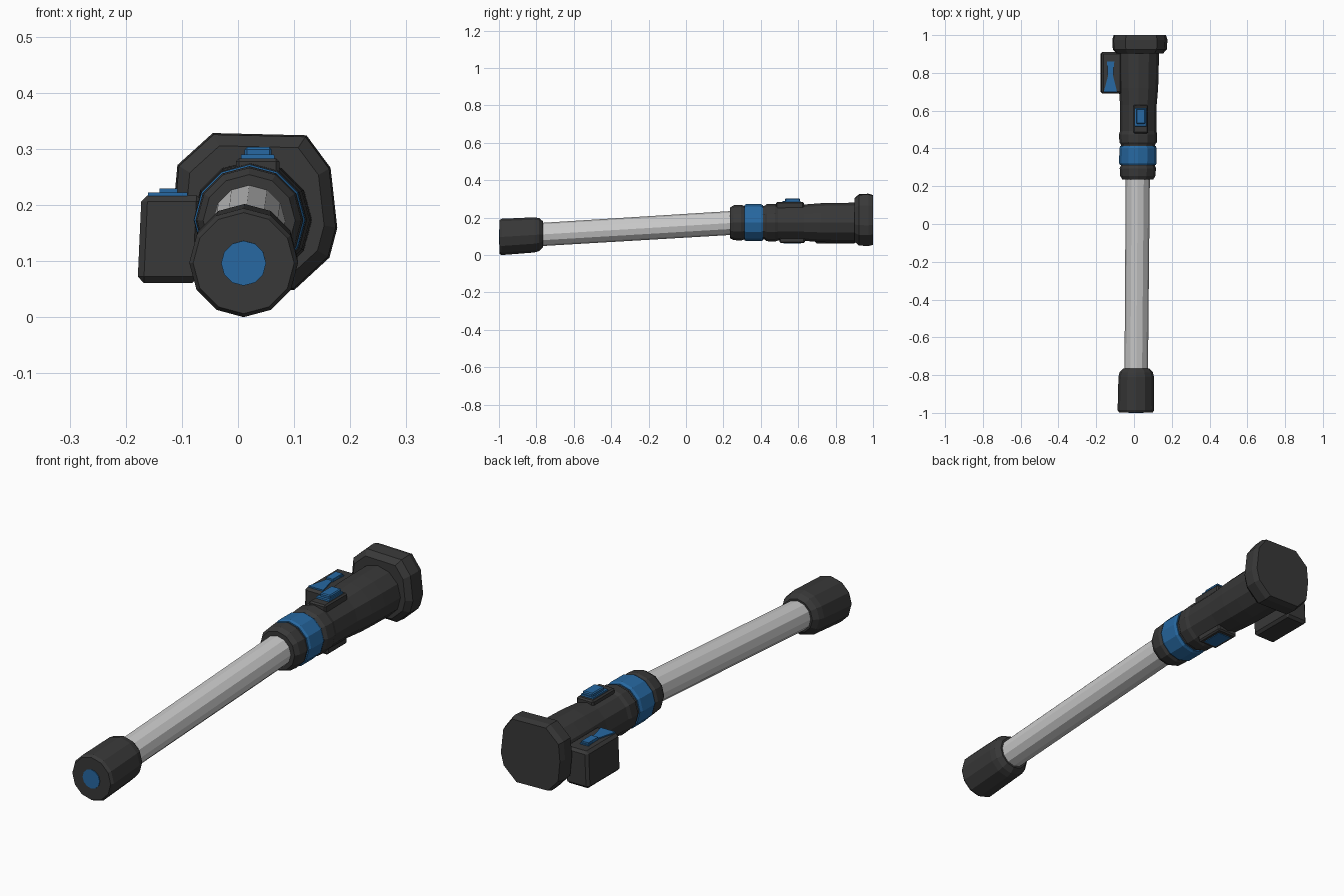
import bpy, bmesh, math

if "Cube" in bpy.data.objects:
    bpy.data.objects.remove(bpy.data.objects["Cube"])


def material(name, rgb):
    m = bpy.data.materials.new(name)
    m.diffuse_color = (*rgb, 1)
    m.use_nodes = True
    m.node_tree.nodes["Principled BSDF"].inputs["Base Color"].default_value = m.diffuse_color
    return m


BLACK = material("black_rubber", (0.04, 0.04, 0.04))
BLUE = material("blue_plastic", (0.02, 0.14, 0.36))


def finish(name, bm, mat, bevel=0):
    bmesh.ops.recalc_face_normals(bm, faces=bm.faces)
    me = bpy.data.meshes.new(name)
    bm.to_mesh(me)
    bm.free()
    ob = bpy.data.objects.new(name, me)
    bpy.context.collection.objects.link(ob)
    if mat:
        me.materials.append(mat)
    if bevel:
        b = ob.modifiers.new("bevel", 'BEVEL')
        b.width, b.segments = bevel, 1
    return ob


def skin(name, loops, mat, bevel=0):
    """Join matching closed loops of points and cap both ends."""
    bm = bmesh.new()
    rings = [[bm.verts.new(p) for p in loop] for loop in loops]
    n = len(rings[0])
    for a, b in zip(rings, rings[1:]):
        for i in range(n):
            j = (i + 1) % n
            bm.faces.new((a[i], a[j], b[j], b[i]))
    bm.faces.new(rings[0])
    bm.faces.new(rings[-1])
    return finish(name, bm, mat, bevel)


def axis(y):
    """Slightly rising centre line of the whole body."""
    z = 0.100 + 0.0615 * (y + 1) if y < 0.25 else 0.177
    return 0.010 + 0.008 * (y + 1), z


def turned(name, profile, mat, n=12):
    """Low-poly round part along the centre line from (y, radius) pairs."""
    loops = []
    for y, r in profile:
        cx, cz = axis(y)
        loops.append([(cx + r * math.sin(2 * math.pi * i / n), y,
                       cz + r * math.cos(2 * math.pi * i / n)) for i in range(n)])
    return skin(name, loops, mat)


def slab(name, outline, z0, z1, mat, bevel=0, taper=1.0):
    """Prism along z from an (x, y) outline, its z1 end scaled by taper."""
    cx = sum(p[0] for p in outline) / len(outline)
    cy = sum(p[1] for p in outline) / len(outline)
    low = [(x, y, z0) for x, y in outline]
    high = [(cx + (x - cx) * taper, cy + (y - cy) * taper, z1) for x, y in outline]
    return skin(name, [low, high], mat, bevel)


def rect(x0, x1, y0, y1):
    return [(x0, y0), (x1, y0), (x1, y1), (x0, y1)]


# Front end: cap, blue end disc and grey tube
turned("front_cap", [(-0.997, 0.090), (-0.985, 0.097), (-0.81, 0.094),
                     (-0.785, 0.088), (-0.765, 0.070)], BLACK)
turned("front_disc", [(-1.0, 0.040), (-0.99, 0.040)], BLUE)
turned("tube", [(-0.80, 0.062), (0.27, 0.064)], None)

# Collar, coloured band and grip
turned("collar", [(0.235, 0.082), (0.255, 0.093), (0.295, 0.096), (0.312, 0.089),
                  (0.33, 0.089)], BLACK)
turned("colour_band", [(0.312, 0.094), (0.322, 0.099), (0.40, 0.099),
                       (0.412, 0.094)], BLUE)
turned("grip", [(0.40, 0.088), (0.42, 0.090), (0.432, 0.099), (0.475, 0.101),
                (0.492, 0.096), (0.63, 0.097), (0.72, 0.104), (0.80, 0.106),
                (0.93, 0.107)], BLACK)

# Wide end flange with an uneven faceted outline
outline = [(-0.045, 0.332), (0.122, 0.328), (0.165, 0.27), (0.177, 0.163),
           (0.163, 0.11), (0.10, 0.052), (-0.055, 0.055), (-0.106, 0.11),
           (-0.115, 0.20), (-0.108, 0.275)]
skin("end_flange", [[(0.03 + (x - 0.03) * s, y, 0.19 + (z - 0.19) * s) for x, z in outline]
                    for y, s in ((0.902, 0.84), (0.925, 0.98), (0.975, 1.0), (1.0, 0.95))],
     BLACK)

# Side box, leaning slightly, with its hourglass button
bottom, top = rect(-0.179, -0.07, 0.69, 0.91), rect(-0.172, -0.063, 0.69, 0.91)
skin("side_box", [[(x, y, 0.065) for x, y in bottom], [(x, y, 0.221) for x, y in top]],
     BLACK, 0.011)
slab("side_button", [(-0.160, 0.70), (-0.090, 0.70), (-0.112, 0.79), (-0.104, 0.86),
                     (-0.144, 0.86), (-0.136, 0.79)], 0.21, 0.226, BLUE)
slab("side_button_ridge", rect(-0.140, -0.108, 0.79, 0.855), 0.22, 0.233, BLUE)

# Top switch: black pad, blue base and raised slider
slab("switch_pad", rect(-0.004, 0.074, 0.48, 0.63), 0.24, 0.287, BLACK, 0.006)
slab("switch_base", rect(0.004, 0.066, 0.515, 0.615), 0.27, 0.294, BLUE, 0, 0.95)
slab("switch_slider", rect(0.012, 0.060, 0.53, 0.61), 0.285, 0.307, BLUE, 0.004)

# Matching pad and inlay underneath
slab("lower_pad", rect(-0.025, 0.070, 0.50, 0.635), 0.11, 0.068, BLACK, 0.006)
slab("lower_inlay", rect(-0.008, 0.053, 0.52, 0.615), 0.08, 0.065, BLUE)

# Drop the lowest point exactly onto the ground
bpy.context.view_layer.update()
obs = list(bpy.context.collection.objects)
low = min(v.co.z for o in obs for v in o.data.vertices)
for o in obs:
    o.location.z -= low
